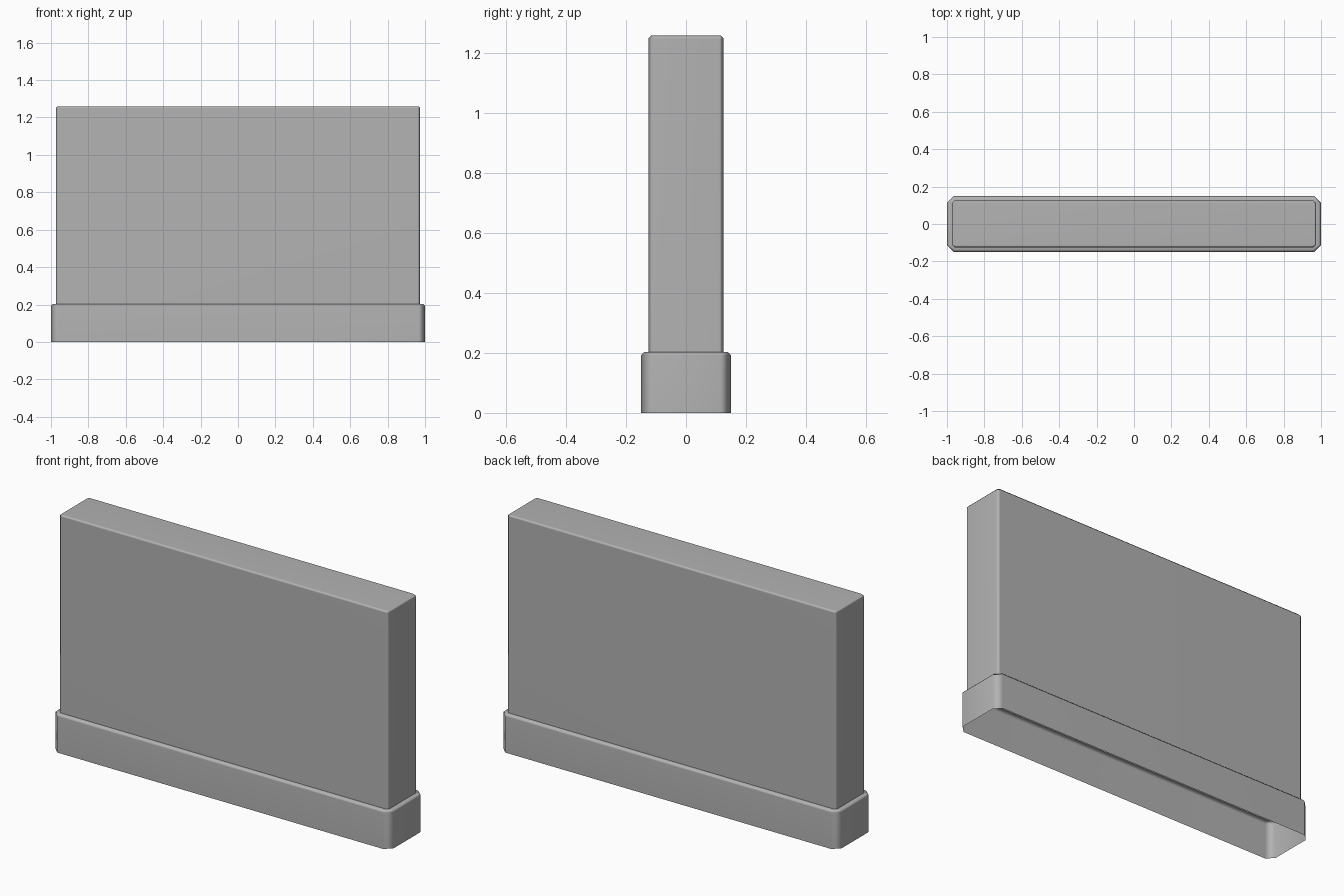
import bpy
import bmesh
from math import radians

cube = bpy.data.objects.get("Cube")
if cube:
    bpy.data.objects.remove(cube, do_unlink=True)

# One plain grey for the whole model
GREY = (0.45, 0.45, 0.45, 1.0)
grey = bpy.data.materials.new("plain_grey")
grey.use_nodes = True
grey.diffuse_color = GREY
grey.node_tree.nodes["Principled BSDF"].inputs["Base Color"].default_value = GREY


def outline(half_x, half_y, cut):
    """Rectangle with chamfered corners, counter-clockwise."""
    x, y = half_x - cut, half_y - cut
    return [(half_x, -y), (half_x, y), (x, half_y), (-x, half_y),
            (-half_x, y), (-half_x, -y), (-x, -half_y), (x, -half_y)]


def shell(name, rings, capped):
    """Skin stacked outlines of (half_x, half_y, corner cut, z); the underside stays open."""
    bm = bmesh.new()
    loops = [[bm.verts.new((x, y, z)) for x, y in outline(hx, hy, cut)]
             for hx, hy, cut, z in rings]
    for low, high in zip(loops, loops[1:]):
        for i in range(len(low)):
            j = (i + 1) % len(low)
            bm.faces.new((low[i], low[j], high[j], high[i]))
    if capped:
        bm.faces.new(loops[-1])
    mesh = bpy.data.meshes.new(name)
    bm.to_mesh(mesh)
    bm.free()
    mesh.materials.append(grey)
    obj = bpy.data.objects.new(name, mesh)
    bpy.context.collection.objects.link(obj)
    bpy.ops.object.select_all(action="DESELECT")
    obj.select_set(True)
    bpy.context.view_layer.objects.active = obj
    bpy.ops.object.shade_smooth_by_angle(angle=radians(60))
    # Keep the broad faces flat and let only the chamfers blend
    normals = obj.modifiers.new("flat_broad_faces", "WEIGHTED_NORMAL")
    normals.keep_sharp = True
    return obj


WALL_X, WALL_Y, WALL_CUT = 0.974, 0.125, 0.014
BASE_X, BASE_Y, BASE_CUT = 1.0, 0.15, 0.036
BASE_TOP, TOP, EDGE = 0.203, 1.26, 0.01

# Plinth: hollow below, with a softened rim and a ledge running in to the wall
shell("base_plinth", [
    (BASE_X, BASE_Y, BASE_CUT, 0),
    (BASE_X, BASE_Y, BASE_CUT, BASE_TOP - EDGE),
    (BASE_X - EDGE, BASE_Y - EDGE, BASE_CUT - EDGE / 2, BASE_TOP),
    (WALL_X, WALL_Y, WALL_CUT, BASE_TOP),
], capped=False)

# Wall slab rising from the plinth
shell("wall_slab", [
    (WALL_X, WALL_Y, WALL_CUT, BASE_TOP),
    (WALL_X, WALL_Y, WALL_CUT, TOP - EDGE),
    (WALL_X - EDGE, WALL_Y - EDGE, WALL_CUT - EDGE / 2, TOP),
], capped=True)
